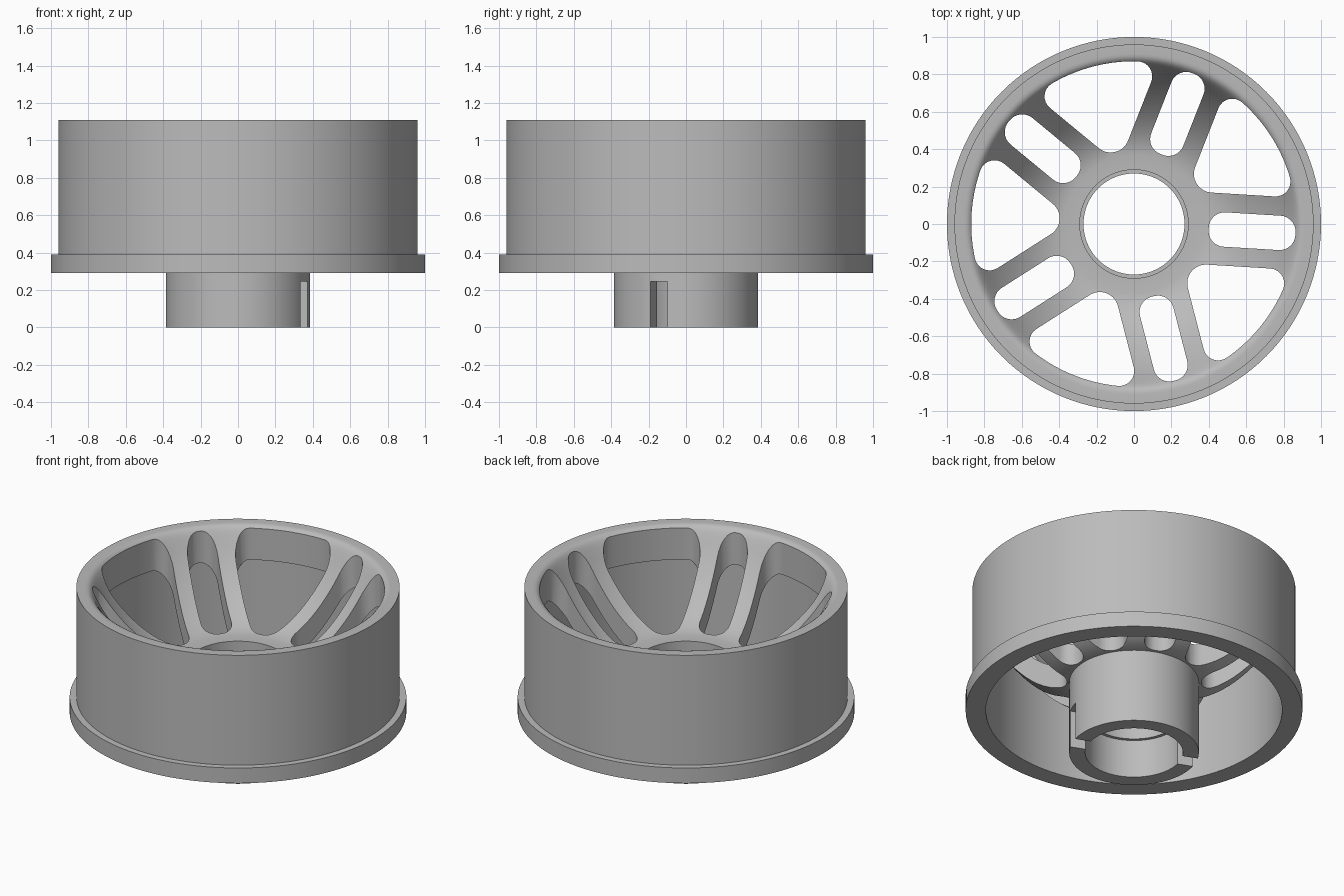
import bpy, bmesh
from math import sin, cos, pi, radians, sqrt, atan2
from mathutils import Vector
from mathutils.geometry import interpolate_bezier

cube = bpy.data.objects.get("Cube")
if cube:
    bpy.data.objects.remove(cube, do_unlink=True)

SPOKES = 5
FIRST = radians(-3.5)      # direction of the first spoke pair
HALF = pi / SPOKES

metal = bpy.data.materials.new("cast_grey")
metal.use_nodes = True
grey = (0.5, 0.5, 0.5, 1)
metal.diffuse_color = grey
metal.node_tree.nodes["Principled BSDF"].inputs["Base Color"].default_value = grey


def make_object(name, bm):
    bmesh.ops.recalc_face_normals(bm, faces=bm.faces[:])
    mesh = bpy.data.meshes.new(name)
    bm.to_mesh(mesh)
    bm.free()
    mesh.materials.append(metal)
    obj = bpy.data.objects.new(name, mesh)
    bpy.context.collection.objects.link(obj)
    return obj


def bezier(a, b, c, d, steps):
    points = [Vector((*p, 0)) for p in (a, b, c, d)]
    return [(p.x, p.y) for p in interpolate_bezier(*points, steps)]


def lathe(name, profile, segments=128):
    bm = bmesh.new()
    rings = [[bm.verts.new((r * cos(2 * pi * i / segments), r * sin(2 * pi * i / segments), z))
              for r, z in profile] for i in range(segments)]
    n = len(profile)
    for i in range(segments):
        a, b = rings[i], rings[(i + 1) % segments]
        for j in range(n):
            k = (j + 1) % n
            bm.faces.new((a[j], b[j], b[k], a[k]))
    return make_object(name, bm)


def arc(centre, radius, start, end, steps=8):
    return [(centre[0] + radius * cos(start + (end - start) * i / steps),
             centre[1] + radius * sin(start + (end - start) * i / steps))
            for i in range(steps + 1)]


def add_prism(bm, outline, angle, low, high):
    c, s = cos(angle), sin(angle)
    base = bm.faces.new([bm.verts.new((x * c - y * s, x * s + y * c, low)) for x, y in outline])
    moved = bmesh.ops.extrude_face_region(bm, geom=[base])["geom"]
    bmesh.ops.translate(bm, verts=[v for v in moved if isinstance(v, bmesh.types.BMVert)],
                        vec=(0, 0, high - low))


def slot_outline(inner, outer, half, rad):
    corners = ((outer - rad, half - rad, 0), (inner + rad, half - rad, 1),
               (inner + rad, rad - half, 2), (outer - rad, rad - half, 3))
    points = []
    for x, y, quarter in corners:
        points += arc((x, y), rad, quarter * pi / 2, (quarter + 1) * pi / 2)
    return points


def window_outline(offset, outer, apex_rad, rad):
    # Rounded wedge, symmetric about the x axis
    apex = ((offset + apex_rad) / sin(HALF), 0)
    points = arc(apex, apex_rad, pi / 2 + HALF, 3 * pi / 2 - HALF, 14)
    reach = outer - rad
    across = offset + rad
    tilt = atan2(across, sqrt(reach ** 2 - across ** 2)) - HALF
    low = (reach * cos(tilt), reach * sin(tilt))
    high = (low[0], -low[1])
    points += arc(low, rad, -pi / 2 - HALF, tilt)
    points += arc((0, 0), outer, tilt, -tilt, 24)[1:-1]
    points += arc(high, rad, -tilt, pi / 2 + HALF)
    return points


# Wheel body: hub, dish underside, rim with flange, dish face, bearing seat
profile = [(.29, 0), (.385, 0)]
profile += bezier((.385, .48), (.58, .49), (.76, .72), (.88, .90), 14)
profile += [(.88, .29), (1, .29), (1, .39), (.96, .39), (.96, 1.11)]
profile += bezier((.91, 1.11), (.875, 1.11), (.865, 1.09), (.83, 1.03), 8)
profile += bezier((.83, 1.03), (.75, .88), (.56, .63), (.37, .62), 16)[1:]
profile += [(.29, .62), (.29, .37), (.27, .37), (.27, .25), (.29, .25)]
wheel = lathe("wheel", profile)

# Openings: a slot inside each spoke pair, a wide window between pairs
bm = bmesh.new()
for i in range(SPOKES):
    angle = FIRST + 2 * HALF * i
    add_prism(bm, slot_outline(.40, .865, .092, .085), angle, .35, 1.3)
    add_prism(bm, window_outline(.193, .87, .10, .08), angle + HALF, .35, 1.3)

# Two opposite notches through the hub wall
notch = [(.2, -.049), (.45, -.049), (.45, .049), (.2, .049)]
for turn in (-22.3, 157.7):
    add_prism(bm, notch, radians(turn), -.1, .245)
cutter = make_object("opening_cutter", bm)
cutter.hide_render = True

# Cut, then shade
cut = wheel.modifiers.new("openings", 'BOOLEAN')
cut.operation = 'DIFFERENCE'
cut.solver = 'EXACT'
cut.object = cutter
bpy.ops.object.select_all(action='DESELECT')
wheel.select_set(True)
bpy.context.view_layer.objects.active = wheel
bpy.ops.object.modifier_apply(modifier=cut.name)
bpy.data.objects.remove(cutter, do_unlink=True)
bpy.ops.object.shade_smooth_by_angle(angle=radians(30))
